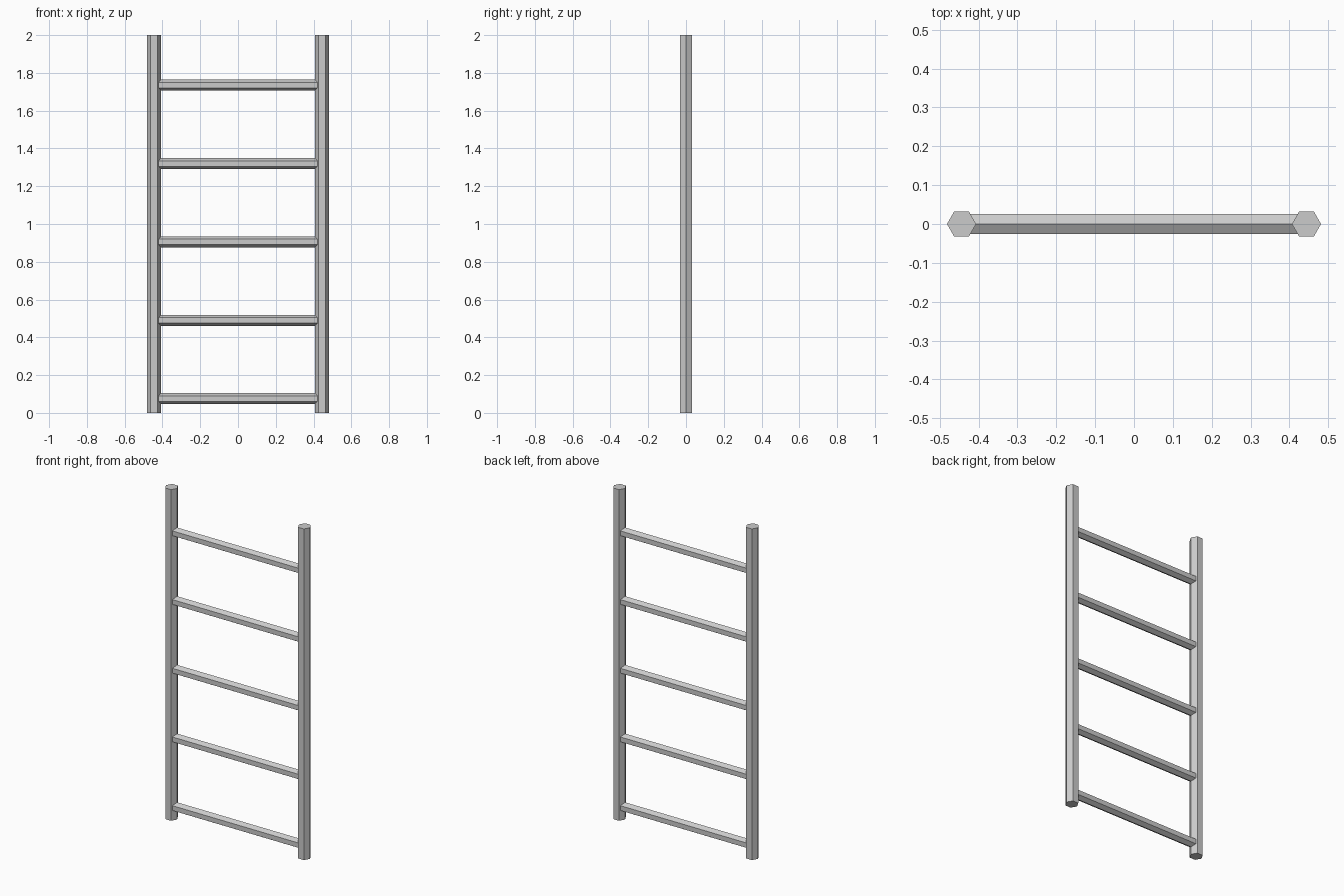
import bpy, bmesh
from math import cos, sin, pi
from mathutils import Vector

if "Cube" in bpy.data.objects:
    bpy.data.objects.remove(bpy.data.objects["Cube"])


def hex_bar(name, start, end, u, v, radius):
    """Six-sided bar from start to end; a corner of the section points along u."""
    start, end, u, v = map(Vector, (start, end, u, v))
    bm = bmesh.new()
    offsets = [(u * cos(i * pi / 3) + v * sin(i * pi / 3)) * radius for i in range(6)]
    a = [bm.verts.new(start + o) for o in offsets]
    b = [bm.verts.new(end + o) for o in offsets]
    bm.faces.new(a)
    bm.faces.new(b)
    for i in range(6):
        j = (i + 1) % 6
        bm.faces.new((a[i], a[j], b[j], b[i]))
    bmesh.ops.recalc_face_normals(bm, faces=bm.faces)
    mesh = bpy.data.meshes.new(name)
    bm.to_mesh(mesh)
    bm.free()
    obj = bpy.data.objects.new(name, mesh)
    bpy.context.collection.objects.link(obj)
    return obj


POST_X = 0.444

# Upright posts, section corners pointing sideways
for side, x in (("left", -POST_X), ("right", POST_X)):
    hex_bar(side + "_post", (x, 0, 0), (x, 0, 2), (1, 0, 0), (0, 1, 0), 0.0375)

# Evenly spaced rungs, section corner pointing up, ends buried in the posts
for i in range(5):
    z = 0.075 + 0.415 * i
    hex_bar(f"rung_{i + 1}", (-POST_X, 0, z), (POST_X, 0, z), (0, 0, 1), (0, 1, 0), 0.029)
